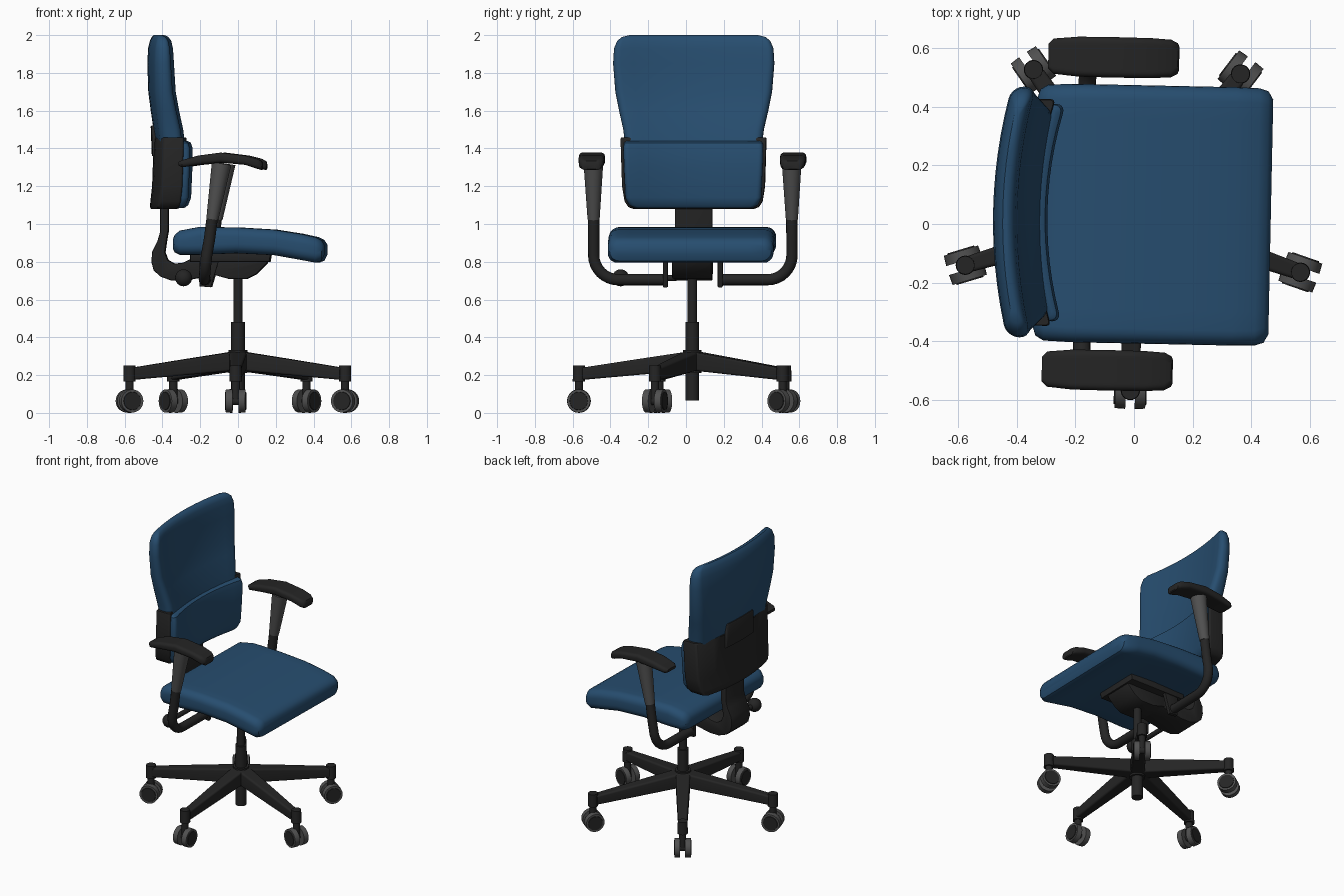
import bpy, bmesh
from math import sin, cos, pi, radians
from mathutils import Matrix, Vector

if "Cube" in bpy.data.objects:
    bpy.data.objects.remove(bpy.data.objects["Cube"])

def material(name, rgb):
    m = bpy.data.materials.new(name)
    m.diffuse_color = (*rgb, 1)
    m.use_nodes = True
    m.node_tree.nodes["Principled BSDF"].inputs["Base Color"].default_value = m.diffuse_color
    return m

BLUE = material("blue_fabric", (0.02, 0.075, 0.16))
BLACK = material("black_plastic", (0.018, 0.018, 0.018))
GREY = material("grey_plastic", (0.08, 0.08, 0.08))

# The whole chair is turned slightly and sits a little off centre
PLACE = Matrix.Translation((0, 0.033, 0)) @ Matrix.Rotation(radians(-1.2), 4, 'Z')

def finish(name, bm, mat, local=Matrix(), angle=38):
    bmesh.ops.recalc_face_normals(bm, faces=bm.faces)
    bm.transform(PLACE @ local)
    me = bpy.data.meshes.new(name)
    bm.to_mesh(me)
    bm.free()
    me.materials.clear()
    me.materials.append(mat)
    me.shade_smooth()
    me.set_sharp_from_angle(angle=radians(angle))
    ob = bpy.data.objects.new(name, me)
    bpy.context.collection.objects.link(ob)
    return ob

def section(lo, hi, hw, r):
    """Rounded rectangle as (thickness, width) pairs."""
    mid, h = (lo + hi) / 2, (hi - lo) / 2
    r = min(r, 0.95 * h, 0.95 * hw)
    w, pts = hw - r, []
    for s in (1, -1):
        pts += [(mid + s * h, s * (-w + 2 * w * i / 12)) for i in range(13)]
        arc = [pi / 2 * k / 5 for k in range(6)]
        pts += [(mid + s * (h - r + r * cos(a)), s * (w + r * sin(a))) for a in arc[1:]]
        pts += [(mid - s * (h - r + r * sin(a)), s * (w + r * cos(a))) for a in arc[:-1]]
    return pts

def loft(name, stations, mat, axis='x', r=0.04, bend=0, local=Matrix()):
    """Skin rounded sections (position, low, high, half width) along an axis."""
    bm, rings = bmesh.new(), []
    for t, lo, hi, hw in stations:
        ring = []
        for p, q in section(lo, hi, hw, r):
            co = (t, q, p) if axis == 'x' else (p + bend * q * q, q, t)
            ring.append(bm.verts.new(co))
        rings.append(ring)
    n = len(rings[0])
    for a, b in zip(rings, rings[1:]):
        for i in range(n):
            j = (i + 1) % n
            bm.faces.new((a[i], a[j], b[j], b[i]))
    bm.faces.new(rings[0])
    bm.faces.new(rings[-1])
    return finish(name, bm, mat, local)

def rod(name, a, b, r1, r2, mat, local=Matrix(), seg=24):
    a, b = Vector(a), Vector(b)
    bm = bmesh.new()
    turn = (b - a).to_track_quat('Z', 'Y').to_matrix().to_4x4()
    bmesh.ops.create_cone(bm, cap_ends=True, segments=seg, radius1=r1, radius2=r2,
                          depth=(b - a).length, matrix=Matrix.Translation((a + b) / 2) @ turn)
    return finish(name, bm, mat, local)

def prism(name, profile, y0, y1, mat, bevel=0.008):
    """Side profile (x, z) extruded across y."""
    bm = bmesh.new()
    f = bm.faces.new([bm.verts.new((x, y0, z)) for x, z in profile])
    new = bmesh.ops.extrude_face_region(bm, geom=[f])['geom']
    bmesh.ops.translate(bm, vec=(0, y1 - y0, 0), verts=[v for v in new if isinstance(v, bmesh.types.BMVert)])
    bmesh.ops.recalc_face_normals(bm, faces=bm.faces)
    ends = [e for e in bm.edges if abs(e.verts[0].co.y - e.verts[1].co.y) < 1e-6]
    bmesh.ops.bevel(bm, geom=ends, offset=bevel, segments=2, affect='EDGES', profile=0.5)
    return finish(name, bm, mat)

def tube(name, points, radius, mat):
    cu = bpy.data.curves.new(name, 'CURVE')
    cu.dimensions, cu.bevel_depth, cu.bevel_resolution, cu.use_fill_caps = '3D', radius, 4, True
    sp = cu.splines.new('POLY')
    sp.points.add(len(points) - 1)
    for p, co in zip(sp.points, points):
        p.co = (*co, 1)
    ob = bpy.data.objects.new(name + "_path", cu)
    bpy.context.collection.objects.link(ob)
    me = bpy.data.meshes.new_from_object(ob.evaluated_get(bpy.context.evaluated_depsgraph_get()))
    bm = bmesh.new()
    bm.from_mesh(me)
    bpy.data.objects.remove(ob)
    bpy.data.meshes.remove(me)
    return finish(name, bm, mat)

# Seat cushion with a drooping front edge
loft("seat", [(-.337, .87, .92, .39), (-.327, .85, .943, .42), (-.30, .837, .965, .436),
              (-.2, .837, .984, .44), (0, .845, .982, .44), (.2, .835, .97, .44),
              (.34, .81, .948, .44), (.42, .795, .93, .438), (.45, .805, .915, .428),
              (.466, .84, .89, .40)], BLUE, r=.05)

# Backrest: upper cushion, lumbar cushion, plastic shell and its rear tab
loft("upper_back_cushion", [(1.40, -.43, -.315, .36), (1.5, -.447, -.33, .372), (1.6, -.462, -.357, .395),
                            (1.7, -.475, -.38, .415), (1.85, -.48, -.393, .427), (1.93, -.476, -.398, .422),
                            (1.97, -.466, -.405, .405), (1.99, -.456, -.415, .38), (2.0, -.447, -.43, .34)],
     BLUE, 'z', .045, .3)
loft("lumbar_cushion", [(1.085, -.36, -.325, .31), (1.10, -.37, -.31, .34), (1.14, -.38, -.30, .36),
                        (1.3, -.38, -.295, .367), (1.40, -.38, -.295, .37), (1.43, -.37, -.303, .367),
                        (1.44, -.36, -.32, .355)], BLUE, 'z', .03, .4)
loft("back_shell", [(1.08, -.46, -.365, .32), (1.09, -.466, -.35, .345), (1.12, -.464, -.345, .365),
                    (1.2, -.455, -.34, .378), (1.45, -.446, -.335, .386), (1.457, -.44, -.338, .383)],
     BLACK, 'z', .015, .4)
loft("shell_tab", [(1.36, -.456, -.43, .15), (1.515, -.462, -.435, .14), (1.522, -.458, -.438, .135)],
     BLACK, 'z', .008, .35)

# Curved back support bar
prism("back_support", [(-.41, 1.2), (-.41, .96), (-.425, .91), (-.452, .855), (-.457, .80), (-.445, .755),
                       (-.41, .722), (-.35, .70), (-.28, .70), (-.1, .735), (-.1, .80), (-.25, .815),
                       (-.29, .795), (-.335, .79), (-.37, .81), (-.385, .85), (-.375, .92), (-.366, .97),
                       (-.366, 1.2)], -.10, .10, BLACK)

# Tilt mechanism under the seat
prism("mechanism", [(-.14, .82), (.165, .82), (.155, .79), (.10, .735), (.05, .71), (-.05, .71), (-.14, .735)],
      -.105, .105, BLACK)
prism("seat_plate", [(-.25, .80), (.17, .80), (.178, .848), (-.25, .848)], -.16, .16, BLACK)
rod("tilt_shaft", (-.28, -.09, .715), (-.28, -.37, .715), .016, .016, BLACK)
bm = bmesh.new()
bmesh.ops.create_uvsphere(bm, u_segments=20, v_segments=12, radius=.045,
                          matrix=Matrix.Translation((-.28, -.385, .715)))
finish("tilt_knob", bm, BLACK)

# Armrests, one per side
for side, s in (("left", 1), ("right", -1)):
    arc = [pi / 2 * k / 8 for k in range(9)]
    path = [(-.122, s * .525, 1.06), (-.14, s * .525, .92)]
    path += [(-.155 - .015 * sin(a), s * (.395 + .13 * cos(a)), .835 - .13 * sin(a)) for a in arc]
    path += [(-.17, s * .14, .705)]
    tube(side + "_arm_tube", path, .03, BLACK)
    prism(side + "_arm_bracket", [(-.20, .67), (-.14, .665), (-.10, .80), (-.20, .80)],
          s * .145 - .013, s * .145 + .013, BLACK, .004)
    rod(side + "_arm_sleeve", (-.125, s * .525, 1.025), (-.076, s * .525, 1.32), .032, .052, GREY)
    loft(side + "_arm_pad", [(-.303, 1.31, 1.328, .042), (-.285, 1.30, 1.338, .06), (-.2, 1.313, 1.362, .068),
                             (-.08, 1.325, 1.378, .069), (.05, 1.313, 1.362, .068), (.115, 1.292, 1.345, .064),
                             (.138, 1.285, 1.333, .052), (.143, 1.29, 1.322, .04)],
         BLACK, r=.02, local=Matrix.Translation((0, s * .533, 0)))

# Gas column and hub
rod("lower_column", (0, 0, .065), (0, 0, .48), .036, .036, BLACK)
rod("upper_column", (0, 0, .47), (0, 0, .73), .025, .025, BLACK)
rod("base_hub", (0, 0, .21), (0, 0, .332), .05, .05, BLACK)

# Five legs with twin-wheel casters
R = .6
for i in range(5):
    turn = Matrix.Rotation(radians(-90 + 72 * i), 4, 'Z')
    n = str(i + 1)
    loft("base_leg_" + n, [(.02, .225, .325, .047), (.3, .20, .283, .038), (R - .02, .175, .24, .028)],
         BLACK, r=.012, local=turn)
    rod("leg_cap_" + n, (R, 0, .165), (R, 0, .252), .033, .031, BLACK, turn)
    rod("caster_stem_" + n, (R, 0, .07), (R, 0, .17), .022, .022, BLACK, turn)
    rod("caster_axle_" + n, (R, -.04, .063), (R, .04, .063), .022, .022, BLACK, turn)
    for s in (-1, 1):
        side = "a" if s < 0 else "b"
        rod("caster_wheel_" + n + side, (R, s * .016, .063), (R, s * .052, .063), .063, .061, GREY, turn)
        rod("wheel_disc_" + n + side, (R, s * .05, .063), (R, s * .056, .063), .049, .047, BLACK, turn)
